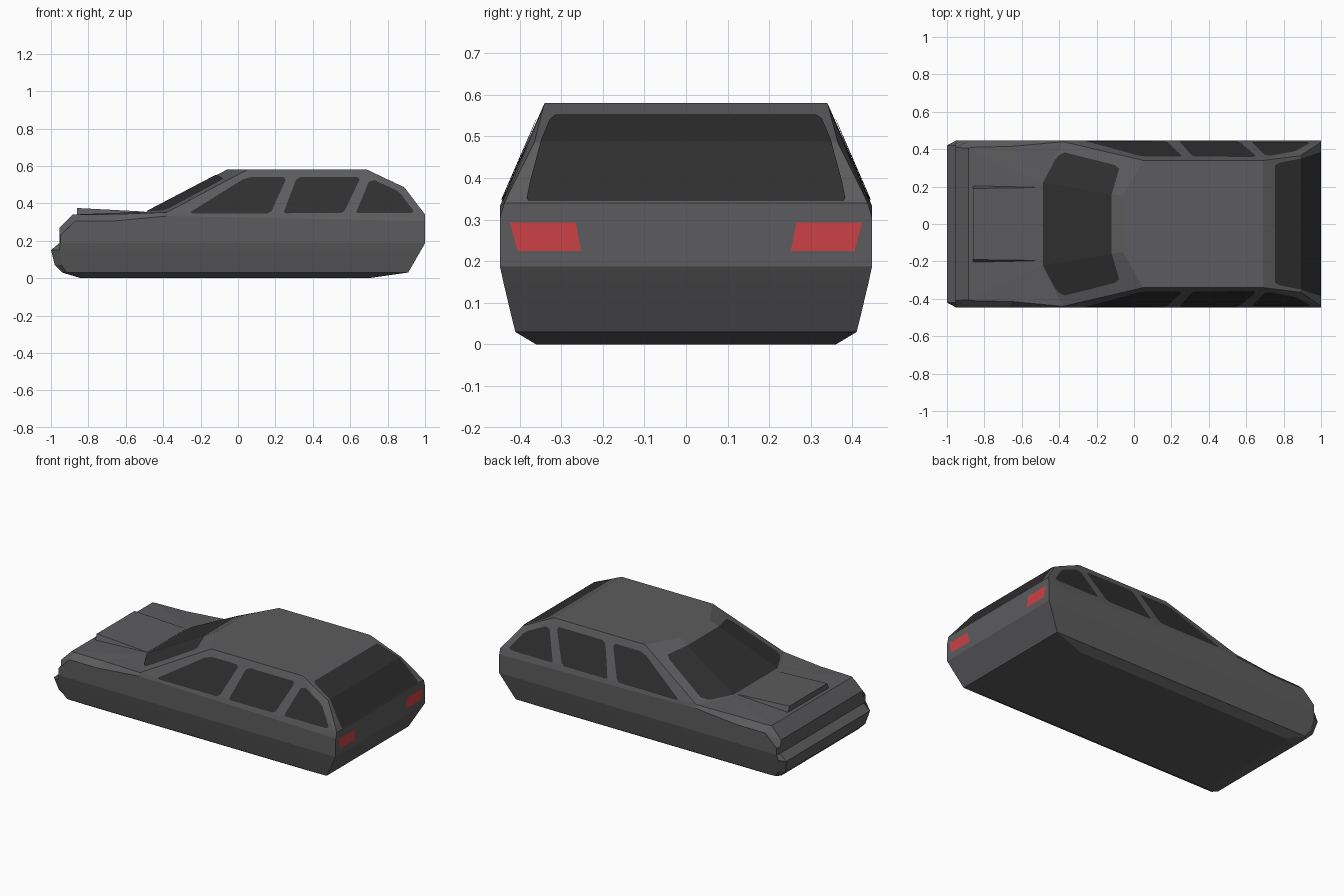
import bpy, bmesh
from mathutils import Vector

if "Cube" in bpy.data.objects:
    bpy.data.objects.remove(bpy.data.objects["Cube"])


def material(name, rgb):
    m = bpy.data.materials.new(name)
    m.diffuse_color = (*rgb, 1)
    m.use_nodes = True
    m.node_tree.nodes["Principled BSDF"].inputs["Base Color"].default_value = m.diffuse_color
    return m


paint = material("grey paint", (0.107, 0.107, 0.112))
glass = material("dark glass", (0.029, 0.029, 0.029))
red = material("red lamp", (0.6, 0.052, 0.06))


def finish(bm, name, mat):
    me = bpy.data.meshes.new(name)
    bm.to_mesh(me)
    me.materials.append(mat)
    ob = bpy.data.objects.new(name, me)
    bpy.context.collection.objects.link(ob)
    return ob


# --- Car body: stacked half rings (mirrored), then hood and cabin on top ---
def level(z, xf, yf, xc, ys, xr):
    return [(xf, yf, z), (xc, ys, z), (-0.67, ys, z), (-0.38, ys, z), (xr, ys, z)]


rings = [
    level(0.0, -0.84, 0.34, -0.82, 0.36, 0.70),
    level(0.03, -0.94, 0.385, -0.915, 0.41, 0.91),
    level(0.07, -0.98, 0.40, -0.945, 0.42, 0.933),
    level(0.15, -1.0, 0.42, -0.955, 0.439, 0.979),
    level(0.187, -0.955, 0.42, -0.95, 0.447, 1.0),
    level(0.23, -0.955, 0.415, -0.95, 0.447, 1.0),
    # shoulder line
    [(-0.955, 0.41, 0.27), (-0.87, 0.447, 0.305), (-0.67, 0.447, 0.305),
     (-0.38, 0.447, 0.332), (1.0, 0.447, 0.305)],
    # hood edge and belt line
    [(-0.885, 0.405, 0.34), (-0.865, 0.41, 0.34), (-0.65, 0.415, 0.342),
     (-0.38, 0.44, 0.352), (1.0, 0.437, 0.34)],
]
body = bmesh.new()


def pair(p):
    return [body.verts.new((p[0], s * p[1], p[2])) for s in (1, -1)]


def both(*pairs):
    for s in (0, 1):
        body.faces.new([p[s] for p in pairs])


def across(p, q):
    body.faces.new([p[0], p[1], q[1], q[0]])


levels = [[pair(p) for p in r] for r in rings]
for lo, hi in zip(levels, levels[1:]):
    for i in range(4):
        both(lo[i], lo[i + 1], hi[i + 1], hi[i])
    across(lo[0], hi[0])
    across(lo[4], hi[4])
body.faces.new([p[0] for p in levels[0]] + [p[1] for p in reversed(levels[0])])

A, B, C, D, E = levels[-1]
W = pair((-0.49, 0.22, 0.355))       # windscreen base
R1 = pair((-0.06, 0.15, 0.58))       # roof front
R2 = pair((0.05, 0.34, 0.58))
R3 = pair((0.69, 0.34, 0.58))        # roof rear
R4 = pair((0.89, 0.365, 0.485))      # rear window fold
both(A, B, C)
both(A, C, W)
both(C, D, W)
both(W, D, R2, R1)
both(D, E, R3, R2)
both(E, R4, R3)
across(A, W)
across(W, R1)
across(R3, R4)
across(R4, E)
body.faces.new([R1[0], R2[0], R3[0], R3[1], R2[1], R1[1]])
bmesh.ops.recalc_face_normals(body, faces=body.faces[:])
body.normal_update()
finish(body, "car_body", paint)


# --- Plates: body surface clipped to a convex outline seen along an axis ---
def plate(name, mat, facing, outline):
    facing = Vector(facing)
    side = Vector((0, 1, 0)) if facing.x else Vector((1, 0, 0))
    bm = body.copy()
    bm.normal_update()
    away = [f for f in bm.faces if f.normal.dot(facing) < 0.2]
    bmesh.ops.delete(bm, geom=away, context='FACES')
    pts = [side * a + Vector((0, 0, b)) for a, b in outline]
    mid = sum(pts, Vector()) / len(pts)
    for p, q in zip(pts, pts[1:] + pts[:1]):
        no = (q - p).cross(facing).normalized()
        if no.dot(p - mid) < 0:
            no = -no
        bmesh.ops.bisect_plane(bm, geom=bm.verts[:] + bm.edges[:] + bm.faces[:],
                               plane_co=p, plane_no=no, clear_outer=True)
    bm.normal_update()
    moves = [(v, v.normal * 0.003) for v in bm.verts]
    for v, d in moves:
        v.co += d
    finish(bm, name, mat)
    bm.free()


def symmetric(half):
    return half + [(-a, b) for a, b in reversed(half)]


# Windscreen and rear window
plate("windscreen", glass, (-1, 0, 0),
      symmetric([(0.34, 0.357), (0.365, 0.36), (0.382, 0.372), (0.315, 0.515),
                 (0.295, 0.532), (0.165, 0.549)]))
plate("rear_window", glass, (1, 0, 0),
      symmetric([(0.378, 0.343), (0.383, 0.35), (0.375, 0.39), (0.348, 0.49),
                 (0.327, 0.54), (0.313, 0.55)]))

# Side windows and tail lamps
windows = {
    "front_side_window": [(-0.255, 0.352), (-0.245, 0.346), (0.16, 0.346), (0.18, 0.358),
                          (0.255, 0.525), (0.245, 0.54), (0.07, 0.54), (0.025, 0.527)],
    "middle_side_window": [(0.245, 0.352), (0.255, 0.346), (0.55, 0.346), (0.57, 0.358),
                           (0.65, 0.525), (0.64, 0.54), (0.335, 0.54), (0.31, 0.525)],
    "rear_side_window": [(0.632, 0.352), (0.64, 0.346), (0.925, 0.346), (0.94, 0.357),
                         (0.87, 0.45), (0.84, 0.472), (0.73, 0.523), (0.70, 0.515)],
}
for s, tag in ((1, "left"), (-1, "right")):
    for name, outline in windows.items():
        plate(f"{name}_{tag}", glass, (0, s, 0), outline)
    plate(f"tail_lamp_{tag}", red, (1, 0, 0),
          [(s * 0.252, 0.225), (s * 0.405, 0.225), (s * 0.423, 0.293), (s * 0.265, 0.293)])

# --- Raised wedge panel on the hood ---
bm = bmesh.new()
for x, y, z in ((-0.86, 0.207, 0.335), (-0.86, 0.19, 0.375),
                (-0.50, 0.20, 0.345), (-0.50, 0.195, 0.356)):
    for s in (1, -1):
        bm.verts.new((x, s * y, z))
bmesh.ops.convex_hull(bm, input=bm.verts[:])
finish(bm, "hood_scoop", paint)
body.free()
